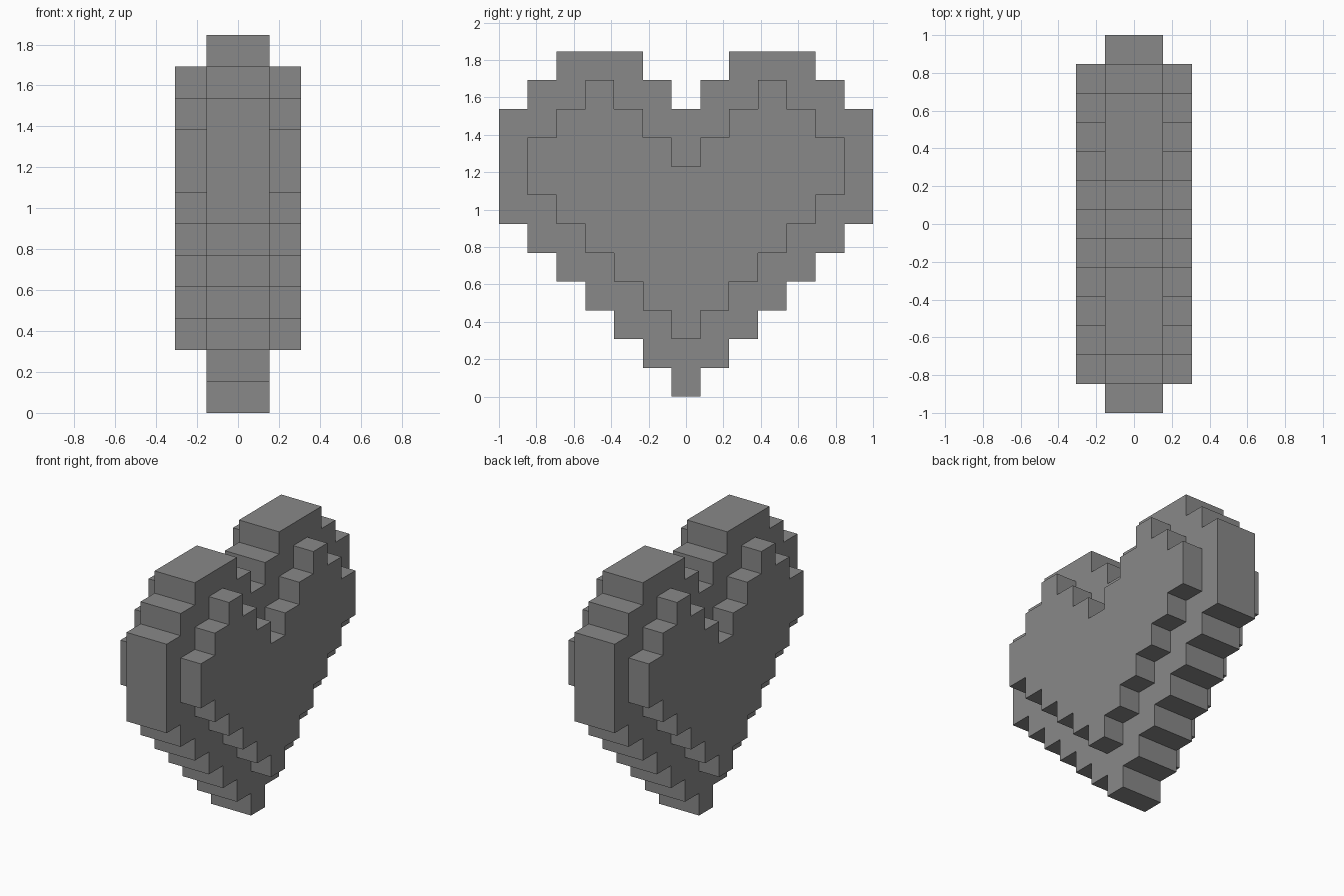
import bpy
import bmesh

cube = bpy.data.objects.get("Cube")
if cube:
    bpy.data.objects.remove(cube, do_unlink=True)

PIXEL = 2 / 13  # edge of one block

grey = bpy.data.materials.new("mid_grey")
grey.use_nodes = True
grey.diffuse_color = (0.25, 0.25, 0.25, 1)
grey.node_tree.nodes["Principled BSDF"].inputs["Base Color"].default_value = grey.diffuse_color


def stepped_heart(name, bottom, runs, half_depth):
    """Extrude a mirrored staircase outline; each run is (y, end height) in blocks."""
    half, z = [], bottom
    for y, end in runs:
        half += [(y, z), (y, end)]
        z = end
    outline = half + [(-y, z) for y, z in reversed(half)]

    bm = bmesh.new()
    verts = [bm.verts.new((-half_depth * PIXEL, y * PIXEL, z * PIXEL)) for y, z in outline]
    face = bm.faces.new(verts)
    side = bmesh.ops.extrude_face_region(bm, geom=[face])
    moved = [g for g in side["geom"] if isinstance(g, bmesh.types.BMVert)]
    bmesh.ops.translate(bm, verts=moved, vec=(2 * half_depth * PIXEL, 0, 0))
    bmesh.ops.recalc_face_normals(bm, faces=bm.faces[:])

    mesh = bpy.data.meshes.new(name)
    bm.to_mesh(mesh)
    bm.free()
    mesh.materials.append(grey)
    obj = bpy.data.objects.new(name, mesh)
    bpy.context.collection.objects.link(obj)
    return obj


# Lower flanks climb one block at a time
def flank(bottom, steps):
    return [(i + 0.5, bottom + i + 1) for i in range(steps)]


# Wide, thin heart
stepped_heart("outer_heart", 0,
              flank(0, 6) + [(6.5, 10), (5.5, 11), (4.5, 12), (1.5, 11), (0.5, 10)], 1)

# Smaller heart that stands proud on both sides
stepped_heart("raised_heart", 2,
              flank(2, 5) + [(5.5, 9), (4.5, 10), (3.5, 11), (2.5, 10), (1.5, 9), (0.5, 8)], 2)
